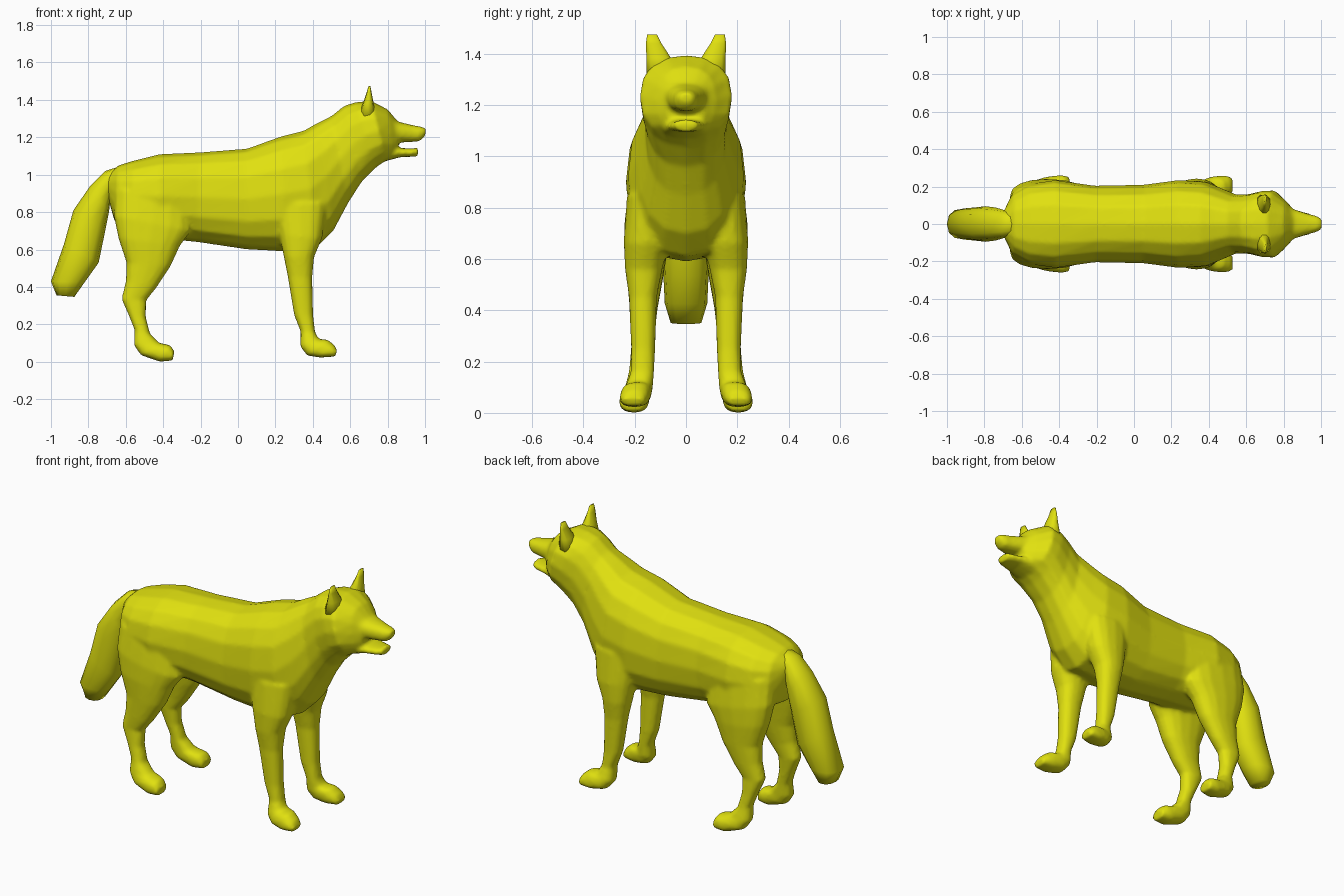
import bpy, bmesh, math

coat = bpy.data.materials.new("yellow coat")
coat.diffuse_color = (0.75, 0.75, 0.005, 1)


def loft(bm, sections, side=1, sides=16, power=0.85):
    """Skin rounded rings; section = (x1, z1, x2, z2, y centre, half width)."""
    rings = []
    for x1, z1, x2, z2, yc, hw in sections:
        ring = []
        for i in range(sides):
            a = 2 * math.pi * i / sides
            c, s = math.cos(a), math.sin(a)
            c = math.copysign(abs(c) ** power, c)
            s = math.copysign(abs(s) ** power, s)
            ring.append(bm.verts.new(((x1 + x2) / 2 + (x1 - x2) / 2 * c,
                                      side * yc + hw * s,
                                      (z1 + z2) / 2 + (z1 - z2) / 2 * c)))
        rings.append(ring)
    for r, q in zip(rings, rings[1:]):
        for i in range(sides):
            j = (i + 1) % sides
            bm.faces.new((r[i], r[j], q[j], q[i]))
    bm.faces.new(rings[0])
    bm.faces.new(rings[-1])


def finish(bm, name):
    bmesh.ops.recalc_face_normals(bm, faces=bm.faces)
    for f in bm.faces:
        f.smooth = True
    me = bpy.data.meshes.new(name)
    bm.to_mesh(me)
    bm.free()
    me.materials.append(coat)
    ob = bpy.data.objects.new(name, me)
    bpy.context.collection.objects.link(ob)
    return ob


# Torso, neck and skull: top point, bottom point, width
torso = [(-.70, 1.0, -.69, .86, 0, .07), (-.64, 1.05, -.66, .75, 0, .165),
         (-.56, 1.075, -.56, .70, 0, .215), (-.42, 1.11, -.42, .66, 0, .235),
         (-.20, 1.12, -.22, .64, 0, .205), (.05, 1.14, .05, .60, 0, .21),
         (.23, 1.205, .25, .59, 0, .235), (.35, 1.235, .42, .61, 0, .225),
         (.43, 1.28, .51, .70, 0, .19), (.50, 1.315, .59, .85, 0, .158),
         (.57, 1.37, .66, .96, 0, .16), (.63, 1.388, .74, 1.04, 0, .177),
         (.71, 1.395, .79, 1.075, 0, .18), (.80, 1.35, .835, 1.09, 0, .118),
         (.85, 1.29, .86, 1.12, 0, .075)]
# Upper muzzle and lower jaw, with the mouth gap between them
muzzle = [(.78, 1.33, .78, 1.17, 0, .11), (.86, 1.283, .86, 1.172, 0, .078),
          (.93, 1.266, .93, 1.175, 0, .055), (.985, 1.256, .97, 1.178, 0, .043),
          (1.005, 1.246, 1.0, 1.205, 0, .027)]
jaw = [(.78, 1.16, .78, 1.07, 0, .10), (.87, 1.143, .87, 1.094, 0, .076),
       (.93, 1.14, .93, 1.096, 0, .06), (.967, 1.146, .96, 1.098, 0, .042)]
# Legs: back point, front point, side offset, width
hind_leg = [(-.66, .92, -.25, .90, .12, .10), (-.665, .78, -.25, .70, .145, .095),
            (-.64, .66, -.31, .62, .155, .085), (-.597, .53, -.36, .51, .16, .07),
            (-.60, .43, -.44, .39, .165, .055), (-.623, .335, -.49, .33, .165, .046),
            (-.585, .25, -.493, .24, .172, .043), (-.553, .17, -.47, .15, .18, .043),
            (-.557, .09, -.42, .10, .19, .05), (-.52, .035, -.38, .093, .197, .057),
            (-.42, .0, -.36, .087, .203, .059), (-.35, .006, -.34, .055, .207, .046)]
front_leg = [(.18, .85, .48, .85, .13, .10), (.22, .68, .45, .66, .155, .088),
             (.245, .56, .407, .56, .165, .073), (.265, .46, .397, .45, .168, .055),
             (.30, .25, .402, .25, .167, .047), (.335, .16, .412, .16, .17, .046),
             (.333, .08, .43, .122, .183, .054), (.37, .033, .48, .119, .194, .06),
             (.44, .022, .518, .087, .202, .058), (.52, .028, .53, .06, .207, .044)]

# Body: all flesh parts fused into one smooth skin
bm = bmesh.new()
for part in (torso, muzzle, jaw):
    loft(bm, part)
for side in (1, -1):
    loft(bm, hind_leg, side)
    loft(bm, front_leg, side)
body = finish(bm, "body")
remesh = body.modifiers.new("fuse", 'REMESH')
remesh.mode = 'VOXEL'
remesh.voxel_size = 0.011
remesh.use_smooth_shade = True
soften = body.modifiers.new("soften", 'SMOOTH')
soften.factor = 0.5
soften.iterations = 4

# Tail: bushy, hanging behind
tail = [(-.60, 1.055, -.62, .95, 0, .06), (-.71, 1.02, -.68, .88, 0, .075),
        (-.79, .94, -.69, .80, 0, .088), (-.88, .81, -.71, .70, 0, .095),
        (-.93, .63, -.745, .53, 0, .09), (-1.0, .43, -.82, .425, 0, .083),
        (-.97, .355, -.875, .347, 0, .06)]
bm = bmesh.new()
loft(bm, tail, sides=12)
finish(bm, "tail")

# Ears: upright, thin from front to back
ear = [(.64, 1.30, .74, 1.30, .10, .056), (.667, 1.38, .725, 1.385, .106, .05),
       (.688, 1.44, .714, 1.44, .126, .032), (.698, 1.475, .708, 1.475, .132, .02)]
for side, name in ((1, "left_ear"), (-1, "right_ear")):
    bm = bmesh.new()
    loft(bm, ear, side, sides=10)
    finish(bm, name)
